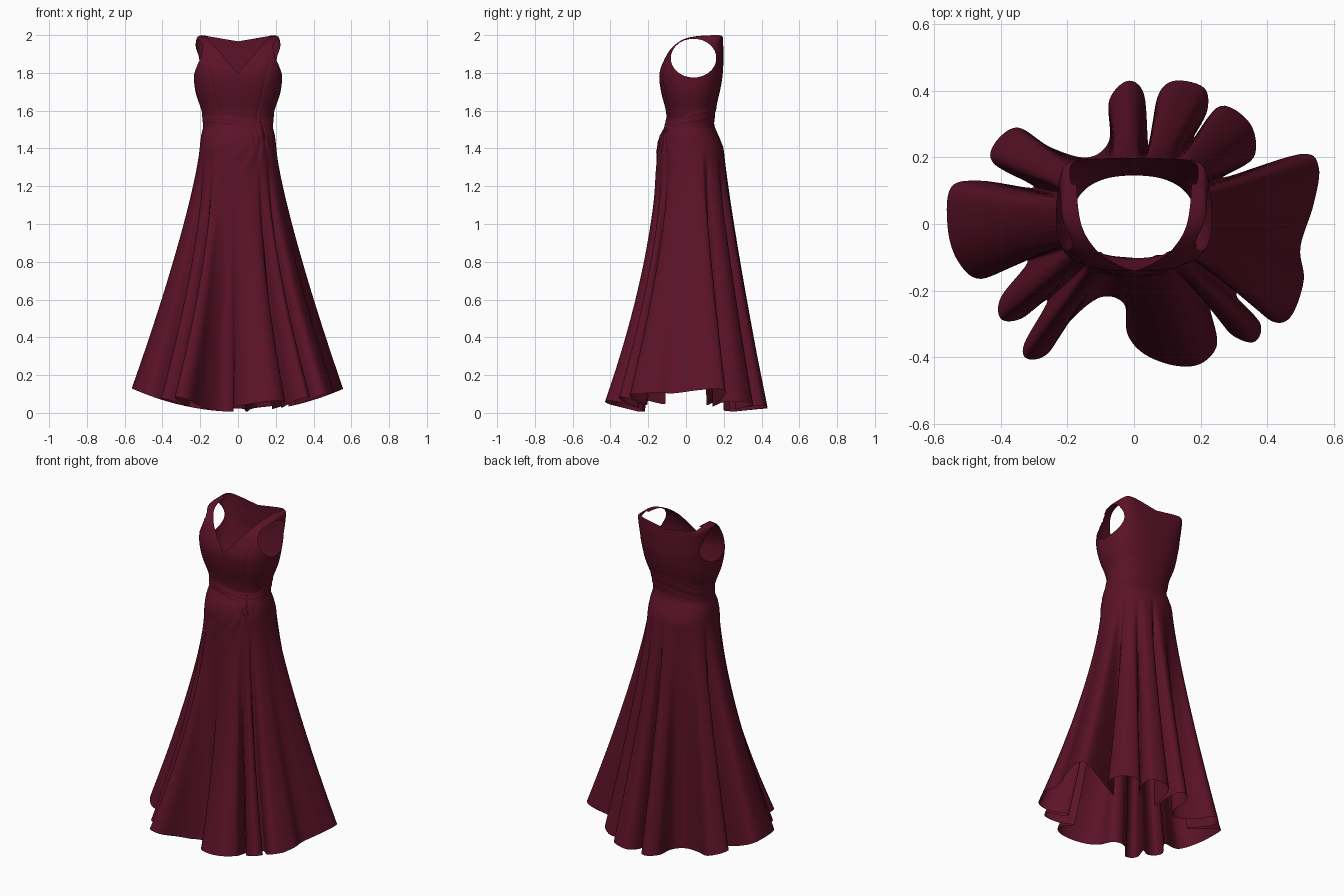
import bpy, bmesh
from math import sin, cos, pi, atan2, exp, hypot
from mathutils import Vector

old = bpy.data.objects.get("Cube")
if old:
    bpy.data.objects.remove(old)

WINE = (0.105, 0.006, 0.021, 1)
cloth = bpy.data.materials.new("wine_cloth")
cloth.use_nodes = True
cloth.diffuse_color = WINE
shader = cloth.node_tree.nodes["Principled BSDF"]
shader.inputs["Base Color"].default_value = WINE
shader.inputs["Roughness"].default_value = 0.8


def spline(points, steps, closed):
    """Smooth curve through the points (any dimension)."""
    n, out = len(points), []
    pick = (lambda i: points[i % n]) if closed else (lambda i: points[min(max(i, 0), n - 1)])
    for i in range(n if closed else n - 1):
        for k in range(steps):
            t = k / steps
            out.append([b + t / 2 * (c - a + t * (2*a - 5*b + 4*c - d + t * (3*(b - c) + d - a)))
                        for a, b, c, d in zip(pick(i - 1), pick(i), pick(i + 1), pick(i + 2))])
    if not closed:
        out.append(list(points[-1]))
    return out


def loft(rows):
    """Closed rings of points joined by quads."""
    bm = bmesh.new()
    rings = [[bm.verts.new(p) for p in row] for row in rows]
    for lo, hi in zip(rings, rings[1:]):
        n = len(lo)
        for i in range(n):
            j = (i + 1) % n
            bm.faces.new((lo[i], lo[j], hi[j], hi[i]))
    return bm


def finish(bm, name, angle=1.0):
    mesh = bpy.data.meshes.new(name)
    bm.to_mesh(mesh)
    bm.free()
    mesh.materials.append(cloth)
    obj = bpy.data.objects.new(name, mesh)
    bpy.context.collection.objects.link(obj)
    bpy.ops.object.select_all(action='DESELECT')
    bpy.context.view_layer.objects.active = obj
    obj.select_set(True)
    bpy.ops.object.shade_smooth_by_angle(angle=angle)


# Body profile: height, half width, front y, back y, squareness
HIP, WAIST = 1.4, 1.53
body = spline([
    (HIP, .203, -.155, .2, 2.3), (1.47, .195, -.138, .172, 2.3),
    (WAIST, .181, -.105, .147, 2.3), (1.6, .193, -.107, .152, 2.4),
    (1.7, .225, -.132, .179, 2.6), (1.8, .235, -.14, .195, 3),
    (1.9, .23, -.1, .198, 4), (1.95, .225, -.058, .197, 5),
    (1.98, .219, -.01, .196, 6), (1.994, .21, .05, .194, 6),
    (2, .19, .13, .188, 6)], 6, False)


def section(z):
    """Body profile values at a height."""
    z = min(max(z, body[0][0]), body[-1][0])
    for lo, hi in zip(body, body[1:]):
        if z <= hi[0]:
            t = (z - lo[0]) / max(hi[0] - lo[0], 1e-6)
            return [a + (b - a) * t for a, b in zip(lo, hi)]
    return body[-1]


def body_point(phi, z, grow=0.0):
    _, a, front, back, n = section(z)
    b = (back - front) / 2
    r = (abs(cos(phi) / a) ** n + abs(sin(phi) / b) ** n) ** (-1 / n) + grow
    return Vector((r * cos(phi), (front + back) / 2 + r * sin(phi), z))


# Gathers fanning out from the side-front of the waist
KNOT = Vector((.13, -.13, 1.49))


def gather(p):
    if p.y < 0.02:
        d = hypot(p.x - KNOT.x, p.z - KNOT.z)
        fan = atan2(p.z - KNOT.z, p.x - KNOT.x)
        p.y -= .006 * sin(15 * fan) * exp(-d / .2) * min(1, d / .04)
        p.y -= .008 * exp(-(d / .03) ** 2)
    return p


# Skirt: hem outline with deep flutes, blended up to the hip
hem = spline([
    (.5, .21), (.555, .17), (.54, .06), (.5, -.07), (.51, -.17), (.47, -.28), (.41, -.29),
    (.33, -.21), (.31, -.22), (.38, -.3), (.36, -.355), (.29, -.33), (.23, -.25),
    (.25, -.36), (.2, -.42), (.12, -.425), (.03, -.39), (-.02, -.33), (-.03, -.24),
    (-.1, -.22), (-.19, -.29), (-.26, -.39), (-.32, -.405), (-.33, -.36), (-.26, -.23),
    (-.34, -.285), (-.4, -.285), (-.4, -.22), (-.32, -.11),
    (-.46, -.165), (-.53, -.11), (-.56, -.01), (-.55, .11), (-.46, .13), (-.3, .11),
    (-.42, .18), (-.42, .24), (-.35, .29), (-.25, .23), (-.14, .2), (-.075, .25),
    (-.075, .37), (-.02, .43), (.03, .39), (.045, .23), (.07, .38), (.12, .43),
    (.21, .41), (.22, .34), (.18, .26), (.26, .355), (.35, .3), (.36, .2), (.27, .14)], 7, True)

# Evened-out direction of every hem point, used at the hip
angles = []
for x, y in hem:
    raw = atan2(y - .02, x)
    if angles:
        raw -= 2 * pi * round((raw - angles[-1]) / (2 * pi))
    angles.append(raw)
count, half = len(hem), 16
turn = -2 * pi
wrapped = [a - turn for a in angles] + angles + [a + turn for a in angles]
phis = [sum(wrapped[count + i - half:count + i + half + 1]) / (2 * half + 1) for i in range(count)]

ROWS = 56
rows = []
for r in range(ROWS + 1):
    ring = []
    for (x, y), phi in zip(hem, phis):
        hz = .006 + .39 * x * x + .25 * max(0, -y - .25) + .1 * max(0, y - .25)
        z = 1.545 + (hz - 1.545) * r / ROWS
        t = max(0, (HIP - z) / (HIP - hz))
        power = 1.25 + .45 * max(0, -sin(phi)) - .08 * max(0, sin(phi))
        p = body_point(phi, z).lerp(Vector((x, y, z)), t ** power)
        p.z = z
        ring.append(gather(p))
    rows.append(ring)
finish(loft(rows), "skirt", 1.4)

# Bodice: closed torso, pressed in along the princess seams
COLS = 260
rows = []
for ring_z in [WAIST - .01] + [b[0] for b in body if b[0] > WAIST]:
    ring = []
    for i in range(COLS):
        p = body_point(2 * pi * i / COLS, ring_z)
        seam = .1 + .06 * max(0, (ring_z - 1.58) / .25)
        if p.y < .02 and ring_z < 1.88:
            p.y += .004 * exp(-((abs(p.x) - seam) / .006) ** 2)
        ring.append(p)
    rows.append(ring)
bm = loft(rows)


def cut(point, normal, where):
    faces = [f for f in bm.faces if where(f.calc_center_median())]
    edges = {e for f in faces for e in f.edges}
    verts = {v for f in faces for v in f.verts}
    bmesh.ops.bisect_plane(bm, geom=list(verts) + list(edges) + faces,
                           plane_co=point, plane_no=normal, dist=1e-5)


# Armholes: an oval traced by tangent planes, open on both sides
oval = []
for i in range(24):
    a = 2 * pi * i / 24
    point = Vector((0, .04 + .12 * cos(a), 1.878 + .102 * sin(a)))
    normal = Vector((0, cos(a) / .12, sin(a) / .102)).normalized()
    oval.append((point, normal))
    cut(point, normal, lambda c: c.z > 1.73 and abs(c.x) > .12)

# Neckline: a deep V at the front, a shallow one at the back
BACK = .12
V_FRONT, V_BACK = (1.797, 1.17), (1.967, .17)
cut((0, BACK, 0), (0, 1, 0), lambda c: c.z > 1.73)
for side in (-1, 1):
    for low, slope in (V_FRONT, V_BACK):
        cut((0, 0, low), (-side * slope, 0, 1),
            lambda c: c.z > 1.73 and (c.y > BACK) == (low > 1.9))


def is_open(c):
    if abs(c.x) > .12 and all((c - p).dot(n) < 0 for p, n in oval):
        return True
    low, slope = V_BACK if c.y > BACK else V_FRONT
    return c.z > low + slope * abs(c.x)


bmesh.ops.delete(bm, geom=[f for f in bm.faces if is_open(f.calc_center_median())], context='FACES')
finish(bm, "bodice")

# Sash: pleated wrap, slanting down to the gathers and rising towards the back
rows = []
for r in range(17):
    v = r / 16
    ring = []
    for i in range(COLS):
        phi = 2 * pi * i / COLS
        rise = max(0, sin(phi) + .35)
        slant = -.025 * cos(phi) * max(0, -sin(phi))
        z = 1.505 + slant + v * (.06 + .075 * rise)
        puff = sin(pi * v) * (.004 + .003 * abs(sin(3 * pi * v + phi)))
        ring.append(body_point(phi, z, puff))
    rows.append(ring)
finish(loft(rows), "sash")
